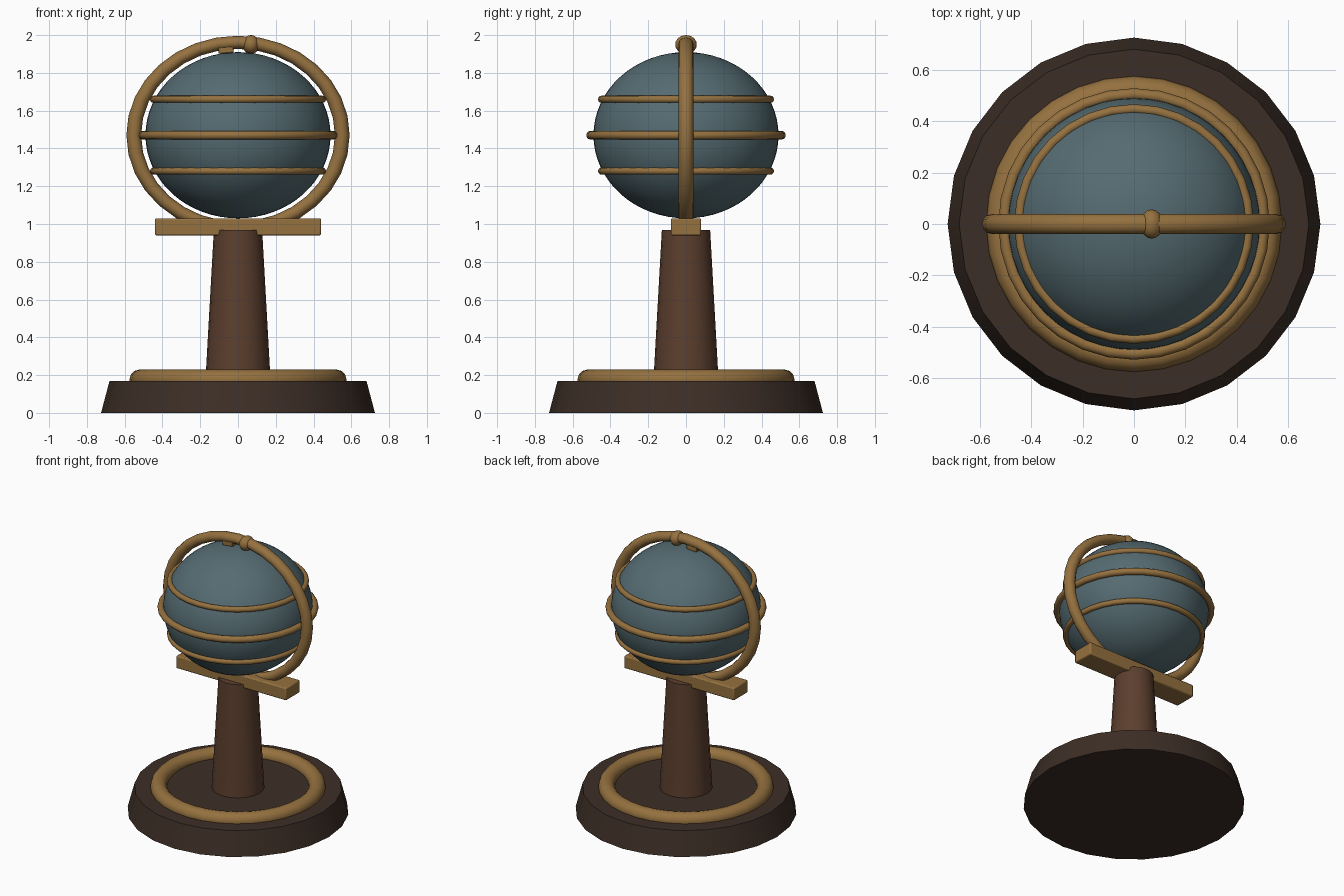
import bpy, math

if "Cube" in bpy.data.objects:
    bpy.data.objects.remove(bpy.data.objects["Cube"])


def material(name, rgb):
    m = bpy.data.materials.new(name)
    m.diffuse_color = (*rgb, 1)
    m.use_nodes = True
    m.node_tree.nodes["Principled BSDF"].inputs["Base Color"].default_value = m.diffuse_color
    return m


DARK_WOOD = material("dark_wood", (0.045, 0.027, 0.019))
WOOD = material("brown_wood", (0.105, 0.049, 0.027))
BRASS = material("brass", (0.30, 0.165, 0.05))
TEAL = material("slate_teal", (0.09, 0.147, 0.166))

CENTRE_Z = 1.47   # globe centre
SQUASH = 0.9      # globe is slightly flattened


def finish(name, mat, angle=40):
    ob = bpy.context.object
    ob.name = name
    ob.data.materials.clear()
    ob.data.materials.append(mat)
    bpy.ops.object.shade_smooth_by_angle(angle=math.radians(angle))
    return ob


def cone(name, mat, r1, r2, z1, z2, sides):
    bpy.ops.mesh.primitive_cone_add(vertices=sides, radius1=r1, radius2=r2,
                                    depth=z2 - z1, location=(0, 0, (z1 + z2) / 2))
    return finish(name, mat)


def ring(name, major, minor, z, scale=(1, 1, 1), upright=False):
    bpy.ops.mesh.primitive_torus_add(major_radius=major, minor_radius=minor,
                                     major_segments=32, minor_segments=12,
                                     location=(0, 0, z),
                                     rotation=(math.pi / 2 if upright else 0, 0, 0))
    bpy.context.object.scale = scale
    return finish(name, BRASS, 60)


def ellipsoid(name, mat, radii, loc, seg, rings):
    bpy.ops.mesh.primitive_uv_sphere_add(segments=seg, ring_count=rings, radius=1, location=loc)
    bpy.context.object.scale = radii
    return finish(name, mat, 60)


def box(name, mat, size, loc, bevel, tilt=0):
    bpy.ops.mesh.primitive_cube_add(size=1, location=loc)
    ob = bpy.context.object
    ob.scale = size
    bpy.ops.object.transform_apply(location=False, rotation=False, scale=True)
    ob.rotation_euler = (0, tilt, 0)
    b = ob.modifiers.new("bevel", 'BEVEL')
    b.width = bevel
    b.segments = 2
    return finish(name, mat, 30)


# Stand: round foot, brass trim, tapered post, cross bar
cone("base", DARK_WOOD, 0.725, 0.68, 0, 0.17, 24)
ring("base_trim", 0.52, 0.055, 0.175)
cone("post", WOOD, 0.173, 0.128, 0.16, 0.967, 20)
box("cross_bar", BRASS, (0.88, 0.16, 0.09), (0, 0, 0.985), 0.008)

# Globe with its latitude bands
ellipsoid("globe", TEAL, (0.49, 0.49, 0.44), (0, 0, CENTRE_Z), 48, 32)
ring("equator_band", 0.505, 0.023, CENTRE_Z)
for name, side in (("upper_band", 1), ("lower_band", -1)):
    ring(name, 0.447, 0.019, CENTRE_Z + side * 0.19)

# Upright meridian hoop (local y becomes world z)
ring("meridian_hoop", 0.552, 0.039, CENTRE_Z, (1, SQUASH * 0.99, 1), upright=True)

# Knob on the hoop and small clamp beneath it
ellipsoid("top_knob", BRASS, (0.045, 0.057, 0.05), (0.069, 0, 1.95), 16, 10)
box("hoop_clamp", BRASS, (0.08, 0.06, 0.05), (-0.065, 0, 1.93), 0.004, math.radians(-5))
